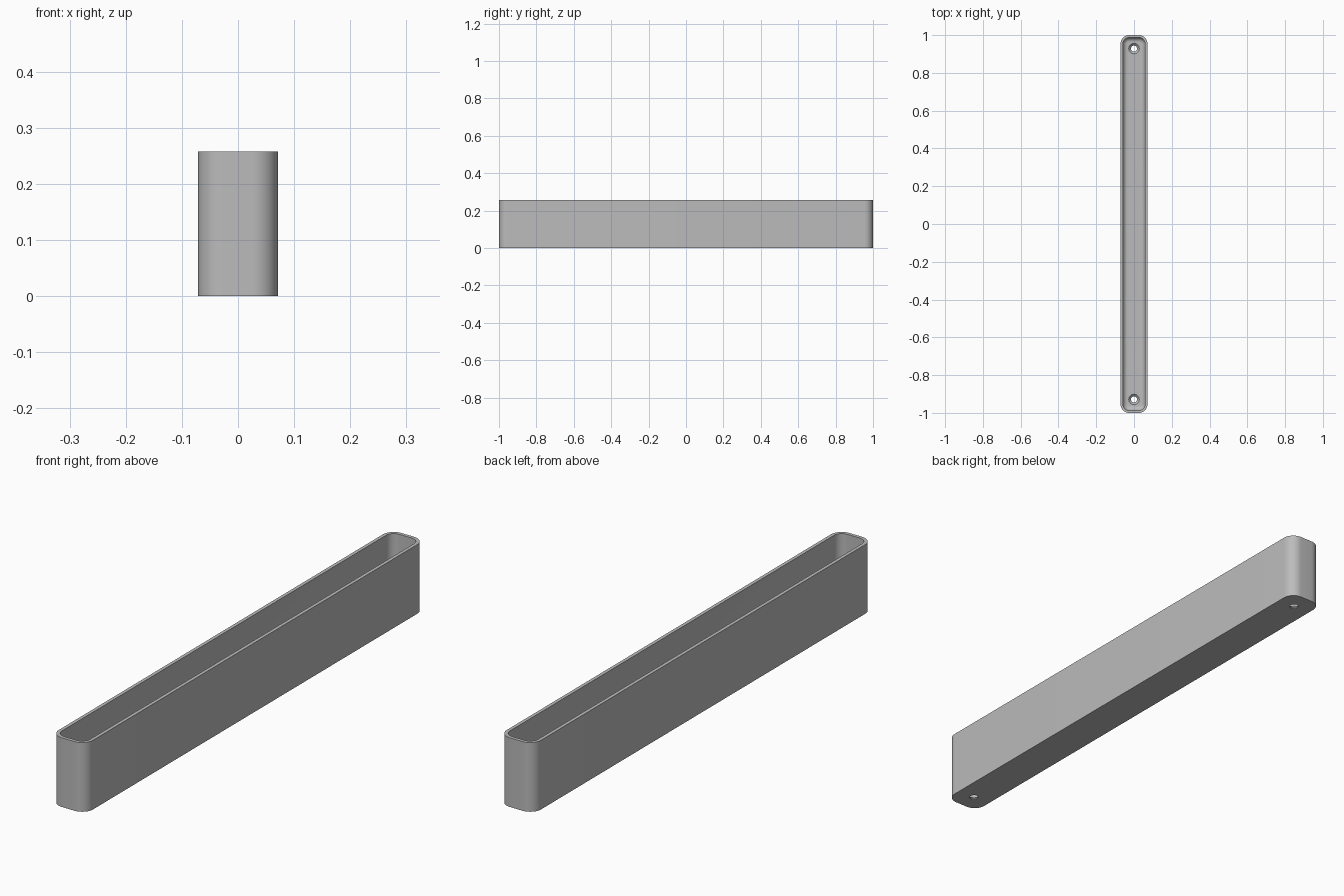
import bpy, bmesh, math

cube = bpy.data.objects.get("Cube")
if cube:
    bpy.data.objects.remove(cube, do_unlink=True)

HALF_X, HALF_Y, HEIGHT = 0.071, 1.0, 0.258
CORNER, WALL, FLOOR, FILLET = 0.045, 0.013, 0.016, 0.024
HOLE_Y, HOLE_R, SINK_R = 0.929, 0.016, 0.028

grey = bpy.data.materials.new("plain grey")
grey.use_nodes = True
colour = (0.5, 0.5, 0.5, 1)
grey.diffuse_color = colour
grey.node_tree.nodes["Principled BSDF"].inputs["Base Color"].default_value = colour


def new_object(name, bm):
    bmesh.ops.recalc_face_normals(bm, faces=bm.faces)
    mesh = bpy.data.meshes.new(name)
    bm.to_mesh(mesh)
    bm.free()
    mesh.materials.append(grey)
    obj = bpy.data.objects.new(name, mesh)
    bpy.context.collection.objects.link(obj)
    return obj


def bridge(bm, rings):
    """Join successive rings with quads and cap both ends."""
    for a, b in zip(rings, rings[1:]):
        n = len(a)
        for i in range(n):
            bm.faces.new((a[i], a[(i + 1) % n], b[(i + 1) % n], b[i]))
    bm.faces.new(rings[0])
    bm.faces.new(rings[-1])


def rounded_ring(bm, inset, z, steps=12):
    r = CORNER - inset
    cx, cy = HALF_X - CORNER, HALF_Y - CORNER
    ring = []
    for k, (sx, sy) in enumerate(((1, 1), (-1, 1), (-1, -1), (1, -1))):
        for i in range(steps + 1):
            a = math.pi / 2 * (k + i / steps)
            ring.append(bm.verts.new((sx * cx + r * math.cos(a), sy * cy + r * math.sin(a), z)))
    return ring


# Open tray: outer wall, rim, inner wall, rounded inner floor edge
profile = [(0, 0), (0, HEIGHT), (WALL, HEIGHT)]
for i in range(9):
    a = math.pi / 2 * i / 8
    profile.append((WALL + FILLET * (1 - math.cos(a)), FLOOR + FILLET * (1 - math.sin(a))))
bm = bmesh.new()
bridge(bm, [rounded_ring(bm, inset, z) for inset, z in profile])
tray = new_object("tray", bm)

# Countersunk screw holes, one near each end
bm = bmesh.new()
for side in (-1, 1):
    rings = []
    for r, z in ((HOLE_R, -0.02), (HOLE_R, 0.004), (SINK_R, FLOOR), (SINK_R, 0.06)):
        rings.append([bm.verts.new((r * math.cos(t * math.tau / 32),
                                    side * HOLE_Y + r * math.sin(t * math.tau / 32), z))
                      for t in range(32)])
    bridge(bm, rings)
cutter = new_object("screw_hole_cutter", bm)
cutter.hide_render = True

cut = tray.modifiers.new("screw holes", 'BOOLEAN')
cut.operation = 'DIFFERENCE'
cut.solver = 'EXACT'
cut.object = cutter
bpy.ops.object.select_all(action='DESELECT')
tray.select_set(True)
bpy.context.view_layer.objects.active = tray
bpy.ops.object.modifier_apply(modifier=cut.name)
bpy.data.objects.remove(cutter, do_unlink=True)
bpy.ops.object.shade_smooth_by_angle(angle=math.radians(30))
